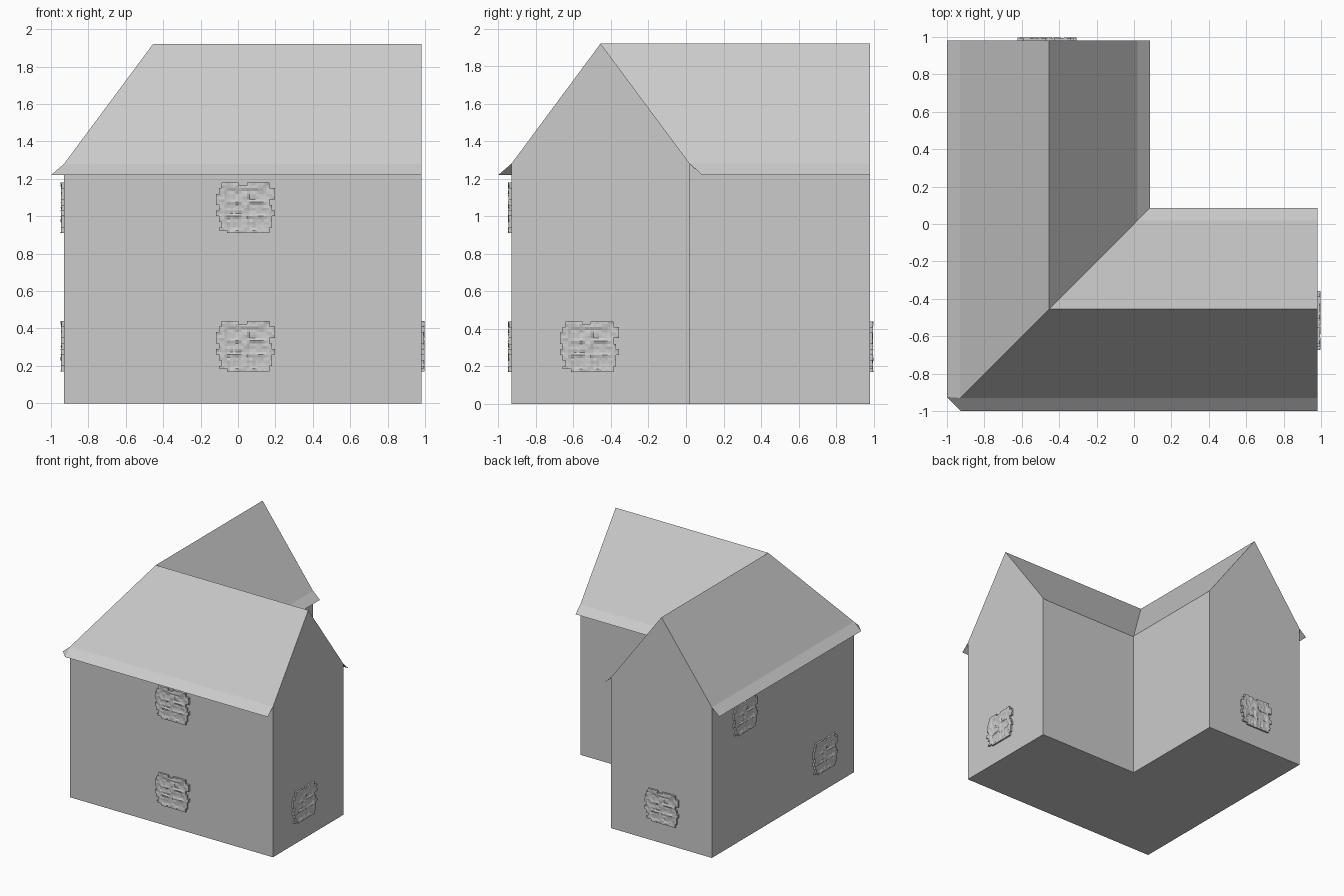
import bpy, bmesh, random
from math import radians

if "Cube" in bpy.data.objects:
    bpy.data.objects.remove(bpy.data.objects["Cube"])

LO, HI, IN = -0.93, 0.98, 0.02            # outer wall, gable end, inner wall
MID, WALL_Z, TOP = -0.455, 1.28, 1.92     # ridge line, wall top, ridge height
EAVE_O, EAVE_I, EAVE_Z = -1.0, 0.085, 1.22


def mesh_object(name, bm):
    bmesh.ops.remove_doubles(bm, verts=bm.verts, dist=1e-4)
    me = bpy.data.meshes.new(name)
    bm.to_mesh(me)
    bm.free()
    ob = bpy.data.objects.new(name, me)
    bpy.context.collection.objects.link(ob)
    return ob


def both_wings(name, faces, extra=()):
    """Build the x wing and its reflection across the x = y diagonal."""
    bm = bmesh.new()
    for f in faces:
        bm.faces.new([bm.verts.new(p) for p in f])
        bm.faces.new([bm.verts.new((y, x, z)) for x, y, z in reversed(f)])
    for f in extra:
        bm.faces.new([bm.verts.new(p) for p in f])
    return mesh_object(name, bm)


# Walls with gable end and L-shaped floor
front = [(LO, LO, 0), (HI, LO, 0), (HI, LO, WALL_Z), (LO, LO, WALL_Z)]
gable = [(HI, LO, 0), (HI, IN, 0), (HI, IN, WALL_Z), (HI, MID, TOP), (HI, LO, WALL_Z)]
inner = [(HI, IN, 0), (IN, IN, 0), (IN, IN, WALL_Z), (HI, IN, WALL_Z)]
floor = [(LO, LO, 0), (LO, HI, 0), (IN, HI, 0), (IN, IN, 0), (HI, IN, 0), (HI, LO, 0)]
both_wings("walls", [front, gable, inner], [floor])

# Roof slopes, flared eaves and clipped outer corner
slope_out = [(LO, LO, WALL_Z), (HI, LO, WALL_Z), (HI, MID, TOP), (MID, MID, TOP)]
slope_in = [(HI, IN, WALL_Z), (IN, IN, WALL_Z), (MID, MID, TOP), (HI, MID, TOP)]
eave_out = [(-0.925, EAVE_O, EAVE_Z), (HI, EAVE_O, EAVE_Z), (HI, LO, WALL_Z), (LO, LO, WALL_Z)]
eave_in = [(HI, EAVE_I, EAVE_Z), (EAVE_I, EAVE_I, EAVE_Z), (IN, IN, WALL_Z), (HI, IN, WALL_Z)]
corner = [(EAVE_O, -0.925, EAVE_Z), (-0.925, EAVE_O, EAVE_Z), (LO, LO, WALL_Z)]
both_wings("roof", [slope_out, slope_in, eave_out, eave_in], [corner])


def window(name, x, y, z, angle):
    """Rough stone-edged window, facing -y before rotation."""
    rng = random.Random(4)
    nu, nv, w, h = 21, 18, 0.315, 0.27
    left = [1, 2, 1, 0, 1, 0, 0, 1, 2][::1]
    right = [2, 1, 1, 0, 1, 2, 0, 0, 2]
    bm = bmesh.new()
    grid = {}
    for i in range(nu + 1):
        for j in range(nv + 1):
            pane = (3 < i < 10 or 11 < i < 18) and any(a < j < a + 5 for a in (1, 6, 11))
            d = 0.010 if pane else 0.015
            if (i, j) in ((0, 8), (nu, 8)):
                d = 0.018
            else:
                d += rng.uniform(-0.003, 0.003)
            grid[i, j] = bm.verts.new(((i / nu - 0.5) * w, -d, (j / nv - 0.5) * h))
    for i in range(nu):
        for j in range(nv):
            k = j // 2
            if i < left[k] or i >= nu - right[k]:
                continue
            if (j == 0 and i < 4) or (j == nv - 1 and 7 < i < 11):
                continue
            bm.faces.new([grid[i, j], grid[i + 1, j], grid[i + 1, j + 1], grid[i, j + 1]])
    # Sides run back to the wall
    rim = [e for e in bm.edges if e.is_boundary]
    ext = bmesh.ops.extrude_edge_only(bm, edges=rim)["geom"]
    for v in ext:
        if isinstance(v, bmesh.types.BMVert):
            v.co.y = 0.002
    loose = [v for v in bm.verts if not v.link_faces]
    bmesh.ops.delete(bm, geom=loose, context='VERTS')
    bmesh.ops.recalc_face_normals(bm, faces=bm.faces)
    if sum(f.normal.y * f.calc_area() for f in bm.faces) > 0:
        bmesh.ops.reverse_faces(bm, faces=bm.faces)
    ob = mesh_object(name, bm)
    ob.location = (x, y, z)
    ob.rotation_euler.z = radians(angle)


LOW, UP = 0.305, 1.045
window("front_window_lower", 0.04, LO, LOW, 0)
window("front_window_upper", 0.04, LO, UP, 0)
window("right_window", HI, -0.515, LOW, 90)
window("back_window", -0.465, HI, LOW, 180)
window("left_window_lower", LO, -0.53, LOW, -90)
window("left_window_upper", LO, 0.54, UP, -90)
